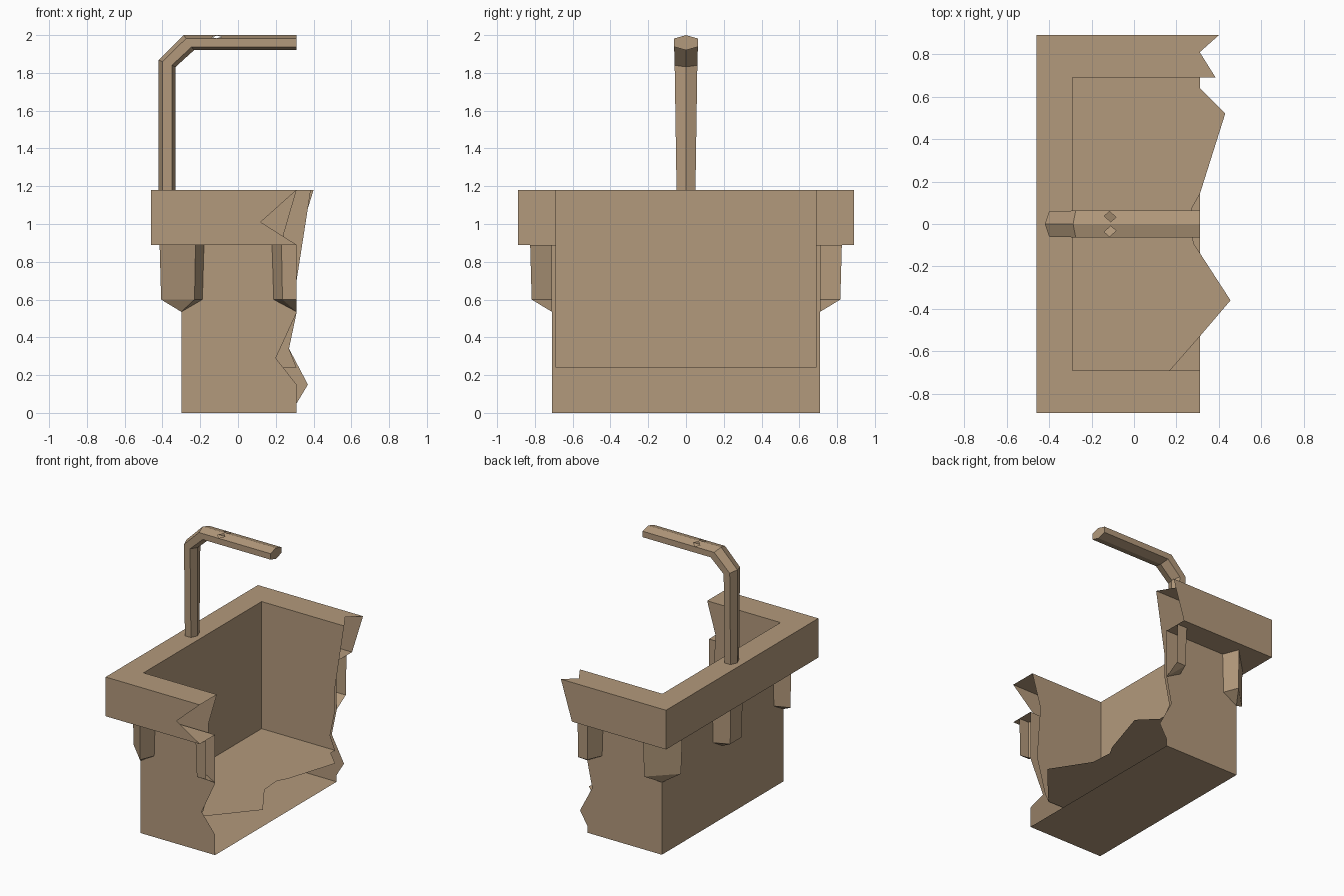
import bpy
from mathutils import Vector as V

if "Cube" in bpy.data.objects:
    bpy.data.objects.remove(bpy.data.objects["Cube"])

mat = bpy.data.materials.new("tan_stone")
mat.diffuse_color = (0.45, 0.32, 0.2, 1)
mat.use_nodes = True
mat.node_tree.nodes["Principled BSDF"].inputs["Base Color"].default_value = mat.diffuse_color


def make(name, faces):
    """Build one object from (points, facing) sheets, wound to face the hint."""
    verts, polys, index = [], [], {}
    for pts, hint in faces:
        pts = [V(p) for p in pts]
        n = sum((a.cross(b) for a, b in zip(pts, pts[1:] + pts[:1])), V())
        if n.dot(V(hint)) < 0:
            pts.reverse()
        poly = []
        for p in pts:
            key = tuple(round(c, 5) for c in p)
            if key not in index:
                index[key] = len(verts)
                verts.append(p)
            poly.append(index[key])
        polys.append(poly)
    me = bpy.data.meshes.new(name)
    me.from_pydata(verts, [], polys)
    me.materials.append(mat)
    ob = bpy.data.objects.new(name, me)
    bpy.context.collection.objects.link(ob)
    return ob


def side(y, x0, z0, z1, edge):
    """Upright sheet at y, with a broken edge of (x, z) from bottom to top."""
    return [(x0, y, z0)] + [(x, y, z) for x, z in edge] + [(x0, y, z1)]


BACK, IN, CUT = -0.30, -0.29, 0.31
WALL, INNER, RIM = 0.71, 0.69, 0.89
LOW, TOP, FLOOR = 0.89, 1.18, 0.24

# outer shell, open on the broken side
front_edge = [(CUT, 0), (CUT, .15), (.20, .29), (CUT, .53), (CUT, LOW)]
rear_edge = [(CUT, 0), (CUT, .05), (.37, .15), (.27, .34), (CUT, .53), (CUT, LOW)]
make("outer_shell", [
    ([(BACK, -WALL, 0), (CUT, -WALL, 0), (CUT, WALL, 0), (BACK, WALL, 0)], (0, 0, -1)),
    ([(BACK, -WALL, 0), (BACK, WALL, 0), (BACK, WALL, LOW), (BACK, -WALL, LOW)], (-1, 0, 0)),
    (side(-WALL, BACK, 0, LOW, front_edge), (0, -1, 0)),
    (side(WALL, BACK, 0, LOW, rear_edge), (0, 1, 0)),
])

# inner basin with jagged floor
floor_edge = [(.17, -INNER), (CUT, -.53), (.455, -.36), (.28, -.09), (.27, .07),
              (CUT, .14), (.43, .52), (CUT, .64), (CUT, INNER)]
make("basin", [
    ([(IN, -INNER, FLOOR)] + [(x, y, FLOOR) for x, y in floor_edge]
     + [(IN, INNER, FLOOR)], (0, 0, 1)),
    ([(IN, -INNER, FLOOR), (IN, INNER, FLOOR), (IN, INNER, TOP), (IN, -INNER, TOP)], (1, 0, 0)),
    (side(-INNER, IN, FLOOR, TOP,
          [(.17, FLOOR), (.20, .29), (.27, .55), (.24, .94), (CUT, TOP)]), (0, 1, 0)),
    (side(INNER, IN, FLOOR, TOP,
          [(CUT, FLOOR), (.27, .34), (CUT, .53), (CUT, .70), (.385, TOP)]), (0, -1, 0)),
])

# rim: top band, underside and outer faces
RB = -0.46
make("rim", [
    ([(RB, -RIM, TOP), (CUT, -RIM, TOP), (CUT, -INNER, TOP), (IN, -INNER, TOP),
      (IN, INNER, TOP), (.385, INNER, TOP), (CUT, .81, TOP), (.40, RIM, TOP),
      (RB, RIM, TOP)], (0, 0, 1)),
    ([(RB, -RIM, LOW), (CUT, -RIM, LOW), (CUT, -WALL, LOW), (BACK, -WALL, LOW),
      (BACK, WALL, LOW), (CUT, WALL, LOW), (CUT, RIM, LOW), (RB, RIM, LOW)], (0, 0, -1)),
    ([(RB, -RIM, LOW), (RB, RIM, LOW), (RB, RIM, TOP), (RB, -RIM, TOP)], (-1, 0, 0)),
    (side(-RIM, RB, LOW, TOP, [(CUT, LOW), (.12, 1.01), (CUT, TOP)]), (0, -1, 0)),
    (side(RIM, RB, LOW, TOP, [(CUT, LOW), (.40, TOP)]), (0, 1, 0)),
])


# tapered brackets under the rim
def bracket(name, cx, cy, offsets):
    top = [V((cx + x, cy + y, LOW)) for x, y in offsets]
    low = [V((cx + x * .93, cy + y * .93, .60)) for x, y in offsets]
    apex = V((cx, cy, .535))
    faces = []
    for i in range(len(top) - 1):
        out = (top[i] + top[i + 1]) / 2 - V((cx, cy, LOW))
        faces.append(([top[i], top[i + 1], low[i + 1], low[i]], out))
        faces.append(([low[i], low[i + 1], apex], out + V((0, 0, -1))))
    make(name, faces)


for s, label in ((-1, "front"), (1, "rear")):
    bracket(f"corner_bracket_{label}", BACK, s * WALL,
            [(.12, 0), (.075, s * .115), (-.115, -s * .075), (0, -s * .12)])
    bracket(f"broken_bracket_{label}", CUT, s * WALL,
            [(-.13, 0), (-.08, s * .115), (0, s * .115)])
bracket("back_bracket", BACK, 0, [(0, -.12), (-.115, -.07), (-.115, .07), (0, .12)])

# bent six-sided pipe: centre, half thickness direction, half width
rings = []
for x, z, nx, nz, w in ((-.375, TOP, -.045, 0, .05), (-.375, 1.85, -.045, .018, .06),
                        (-.26, 1.96, -.027, .04, .063), (CUT, 1.96, 0, .04, .063)):
    c, n = V((x, 0, z)), V((nx, 0, nz))
    rings.append([c + n * k + V((0, w * s, 0)) for k, s in
                  ((1, 0), (.55, 1), (-.55, 1), (-1, 0), (-.55, -1), (.55, -1))])
pipe = []
for r, (a, b) in enumerate(zip(rings, rings[1:])):
    mid = sum(a + b, V()) / 12
    for i in range(6):
        j = (i + 1) % 6
        quad = [a[i], a[j], b[j], b[i]]
        out = sum(quad, V()) / 4 - mid
        if r == 2 and i in (0, 5):
            # upper facets of the spout carry a small diamond hole
            ridge, edge = (a[0], a[j if i == 0 else i]), (b[0], b[j if i == 0 else i])

            def on_facet(x, v):
                p, q = [m.lerp(e, (x - m.x) / (e.x - m.x)) for m, e in zip(ridge, edge)]
                return p.lerp(q, v)
            hole = [on_facet(x, v) for x, v in
                    ((-.14, .6), (-.115, .95), (-.085, .5), (-.11, .15))]
            rim = [ridge[0], ridge[1], edge[1], edge[0]]
            for k in range(4):
                m = (k + 1) % 4
                pipe.append(([rim[k], rim[m], hole[m], hole[k]], out))
        else:
            pipe.append((quad, out))
pipe.append((rings[-1], (1, 0, 0)))
make("spout_pipe", pipe)
